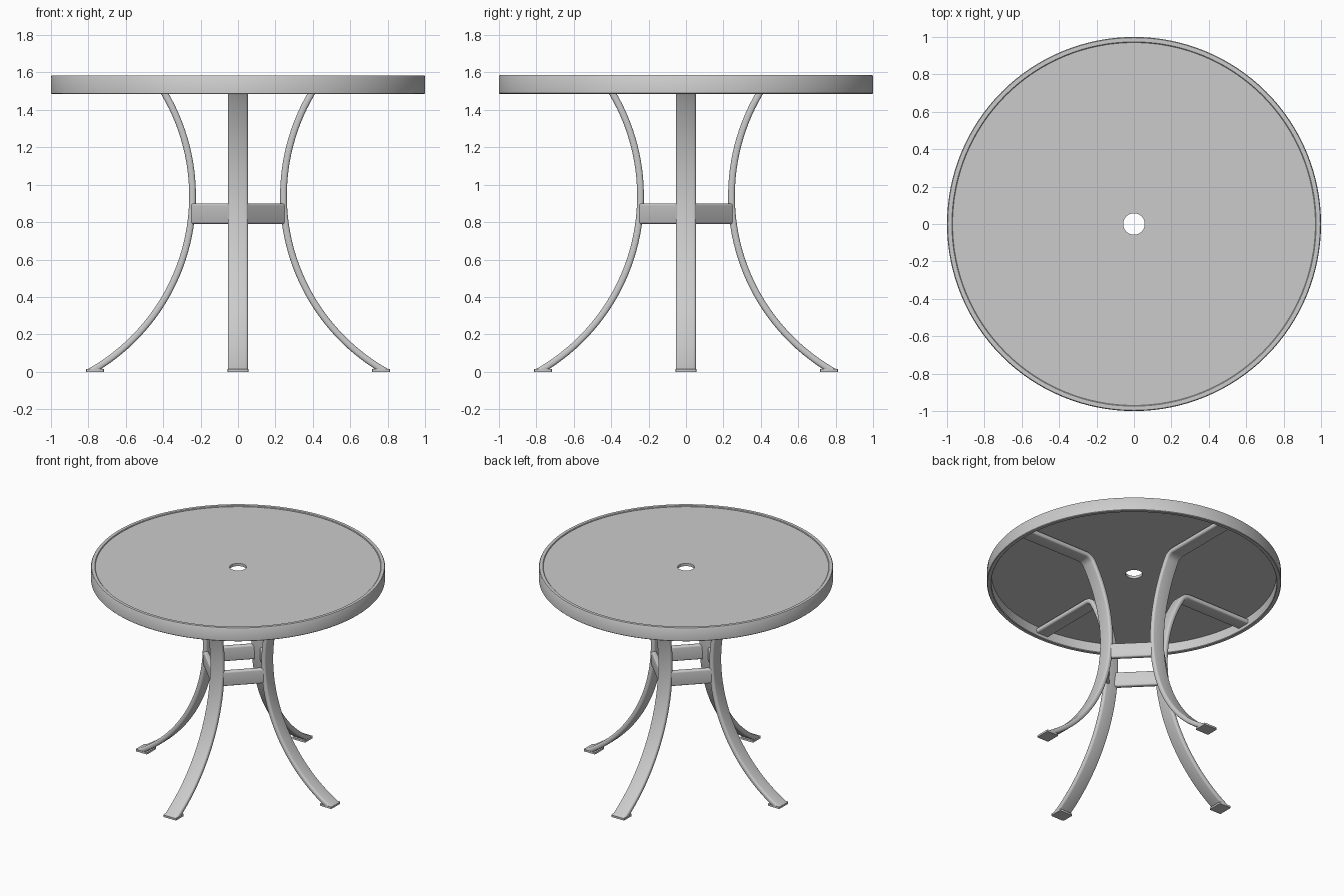
import bpy, bmesh, math
from mathutils import Vector, Matrix

if "Cube" in bpy.data.objects:
    bpy.data.objects.remove(bpy.data.objects["Cube"])

grey = bpy.data.materials.new("light grey")
grey.diffuse_color = (0.6, 0.6, 0.6, 1)
grey.use_nodes = True
grey.node_tree.nodes["Principled BSDF"].inputs["Base Color"].default_value = grey.diffuse_color


def finish(name, bm, angle=35):
    bmesh.ops.recalc_face_normals(bm, faces=bm.faces)
    me = bpy.data.meshes.new(name)
    bm.to_mesh(me)
    bm.free()
    me.materials.append(grey)
    ob = bpy.data.objects.new(name, me)
    bpy.context.collection.objects.link(ob)
    bpy.context.view_layer.objects.active = ob
    ob.select_set(True)
    bpy.ops.object.shade_smooth_by_angle(angle=math.radians(angle))
    ob.select_set(False)
    return ob


def skin(bm, rings, closed=False):
    """Bridge consecutive closed rings of points; cap the ends unless closed."""
    vs = [[bm.verts.new(p) for p in r] for r in rings]
    n = len(vs[0])
    for i in range(len(vs) if closed else len(vs) - 1):
        a, b = vs[i], vs[(i + 1) % len(vs)]
        for j in range(n):
            bm.faces.new((a[j], a[(j + 1) % n], b[(j + 1) % n], b[j]))
    if not closed:
        bm.faces.new(vs[0])
        bm.faces.new(vs[-1])


def lathe(name, profile, steps=128):
    bm = bmesh.new()
    skin(bm, [[(r * math.cos(a), r * math.sin(a), z) for r, z in profile]
              for a in (math.tau * i / steps for i in range(steps))], True)
    return finish(name, bm)


def rounded_rect(w, h, r, seg=4):
    pts = []
    for k, (sx, sy) in enumerate(((1, 1), (-1, 1), (-1, -1), (1, -1))):
        for i in range(seg + 1):
            a = math.pi / 2 * (k + i / seg)
            pts.append((sx * (w / 2 - r) + r * math.cos(a),
                        sy * (h / 2 - r) + r * math.sin(a)))
    return pts


# Table top: rim hoop and inset panel with umbrella hole
lathe("rim", [(0.97, 1.489), (0.974, 1.485), (0.996, 1.485), (1.0, 1.489),
              (1.0, 1.579), (0.996, 1.585), (0.974, 1.585), (0.97, 1.581)])
lathe("top_panel", [(0.057, 1.558), (0.971, 1.558), (0.971, 1.578), (0.057, 1.578)])

# Leg path: big arc, tight bend, then a horizontal arm out to the rim
CX, CZ, R = 1.323, 0.94, 1.08
path = []  # (x, z, tangent angle from horizontal)
a0, a1 = math.radians(-62), math.radians(30.5)
for i in range(41):
    a = a0 + (a1 - a0) * i / 40
    path.append((CX - R * math.cos(a), CZ + R * math.sin(a), math.pi / 2 - a))
x, z, t0 = path[-1]
B = 0.08
bx, bz = x + B * math.sin(t0), z - B * math.cos(t0)
for i in range(1, 11):
    t = t0 * (1 - i / 10)
    path.append((bx - B * math.sin(t), bz + B * math.cos(t), t))
path.append((0.968, path[-1][1], 0.0))

section = rounded_rect(0.108, 0.036, 0.014)


def make_leg(k):
    rot = Matrix.Rotation(k * math.pi / 2, 4, 'Z')
    bm = bmesh.new()
    skin(bm, [[(x - v * math.sin(t), u, z + v * math.cos(t)) for u, v in section]
              for x, z, t in path])
    # Trim the bottom flat for the foot
    cut = bmesh.ops.bisect_plane(bm, geom=bm.verts[:] + bm.edges[:] + bm.faces[:],
                                 plane_co=(0, 0, 0.01), plane_no=(0, 0, -1), clear_outer=True)
    bmesh.ops.holes_fill(bm, edges=[e for e in cut["geom_cut"] if isinstance(e, bmesh.types.BMEdge)])
    bm.transform(rot)
    finish("leg_%d" % (k + 1), bm)

    # Foot pad
    bm = bmesh.new()
    pad = rounded_rect(0.096, 0.11, 0.008, 2)
    skin(bm, [[(0.765 + u, v, h) for u, v in pad] for h in (0, 0.014)])
    bm.transform(rot)
    finish("foot_pad_%d" % (k + 1), bm)

    # Stretcher bar to the next leg
    bm = bmesh.new()
    p, q = Vector((0.243, 0.035, 0.845)), Vector((0.035, 0.243, 0.845))
    side = Vector((1, 1, 0)).normalized()
    bar = rounded_rect(0.036, 0.11, 0.012)
    skin(bm, [[c + side * u + Vector((0, 0, v)) for u, v in bar] for c in (p, q)])
    bm.transform(rot)
    finish("stretcher_%d" % (k + 1), bm)


for k in range(4):
    make_leg(k)
